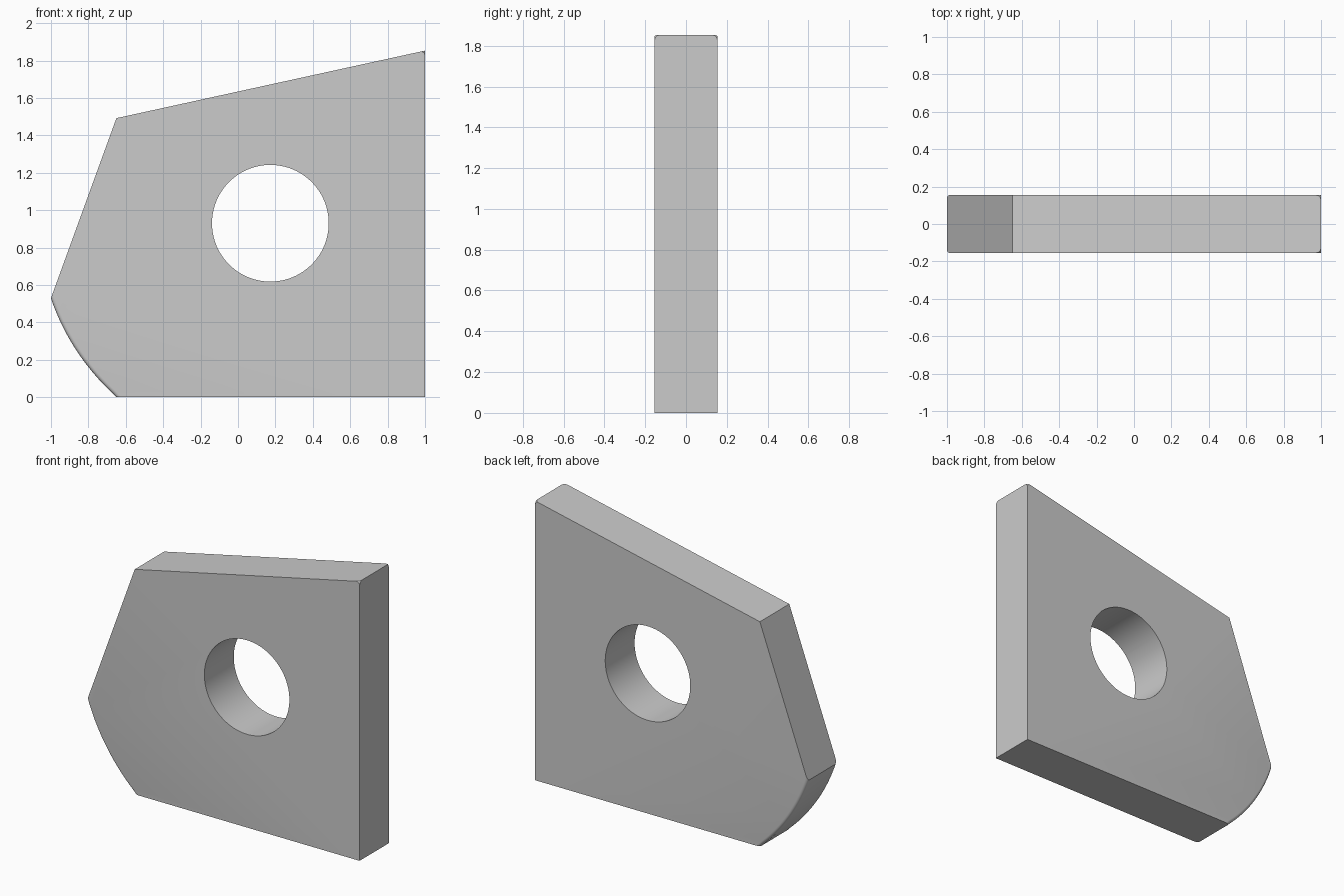
import bpy, bmesh, math

if "Cube" in bpy.data.objects:
    bpy.data.objects.remove(bpy.data.objects["Cube"])

HALF = 0.154                      # half thickness
CX, CZ, HOLE_R, ARC_R = 0.173, 0.93, 0.312, 1.24
STEPS = 24

# Profile: straight sides plus an arc concentric with the hole
a0 = math.atan2(0.53 - CZ, -1 - CX) + 2 * math.pi
a1 = math.atan2(0 - CZ, -0.65 - CX) + 2 * math.pi
arc = [(CX + ARC_R * math.cos(a0 + (a1 - a0) * i / STEPS),
        CZ + ARC_R * math.sin(a0 + (a1 - a0) * i / STEPS)) for i in range(STEPS + 1)]
arc[0], arc[-1] = (-1, 0.53), (-0.65, 0)
profile = arc + [(1, 0), (1, 1.853), (-0.65, 1.492)]

# Extruded plate
bm = bmesh.new()
n = len(profile)
front = [bm.verts.new((x, -HALF, z)) for x, z in profile]
back = [bm.verts.new((x, HALF, z)) for x, z in profile]
bm.faces.new(front)
bm.faces.new(back[::-1])
for i in range(n):
    j = (i + 1) % n
    bm.faces.new((front[i], back[i], back[j], front[j]))
bmesh.ops.recalc_face_normals(bm, faces=bm.faces)

# Softened upper corners on the tall end
tips = [front[STEPS + 2], back[STEPS + 2]]
bmesh.ops.bevel(bm, geom=tips, offset=0.025, segments=3, profile=0.5, affect='VERTICES')

# Rounded edges along the curved side
rims = [bm.edges.get((side[i], side[i + 1])) for side in (front, back) for i in range(STEPS)]
bmesh.ops.bevel(bm, geom=rims, offset=0.02, segments=4, profile=0.5, affect='EDGES')

mesh = bpy.data.meshes.new("plate")
bm.to_mesh(mesh)
bm.free()
plate = bpy.data.objects.new("plate", mesh)
bpy.context.collection.objects.link(plate)

# Round through hole
bpy.ops.mesh.primitive_cylinder_add(vertices=96, radius=HOLE_R, depth=1,
                                    location=(CX, 0, CZ), rotation=(math.pi / 2, 0, 0))
cutter = bpy.context.object
cutter.name = "hole_cutter"
cutter.hide_render = True
cut = plate.modifiers.new("hole", 'BOOLEAN')
cut.operation = 'DIFFERENCE'
cut.solver = 'EXACT'
cut.object = cutter

bpy.ops.object.select_all(action='DESELECT')
plate.select_set(True)
bpy.context.view_layer.objects.active = plate
bpy.ops.object.modifier_apply(modifier=cut.name)
bpy.data.objects.remove(cutter)
bpy.ops.object.shade_smooth_by_angle(angle=math.radians(30))
